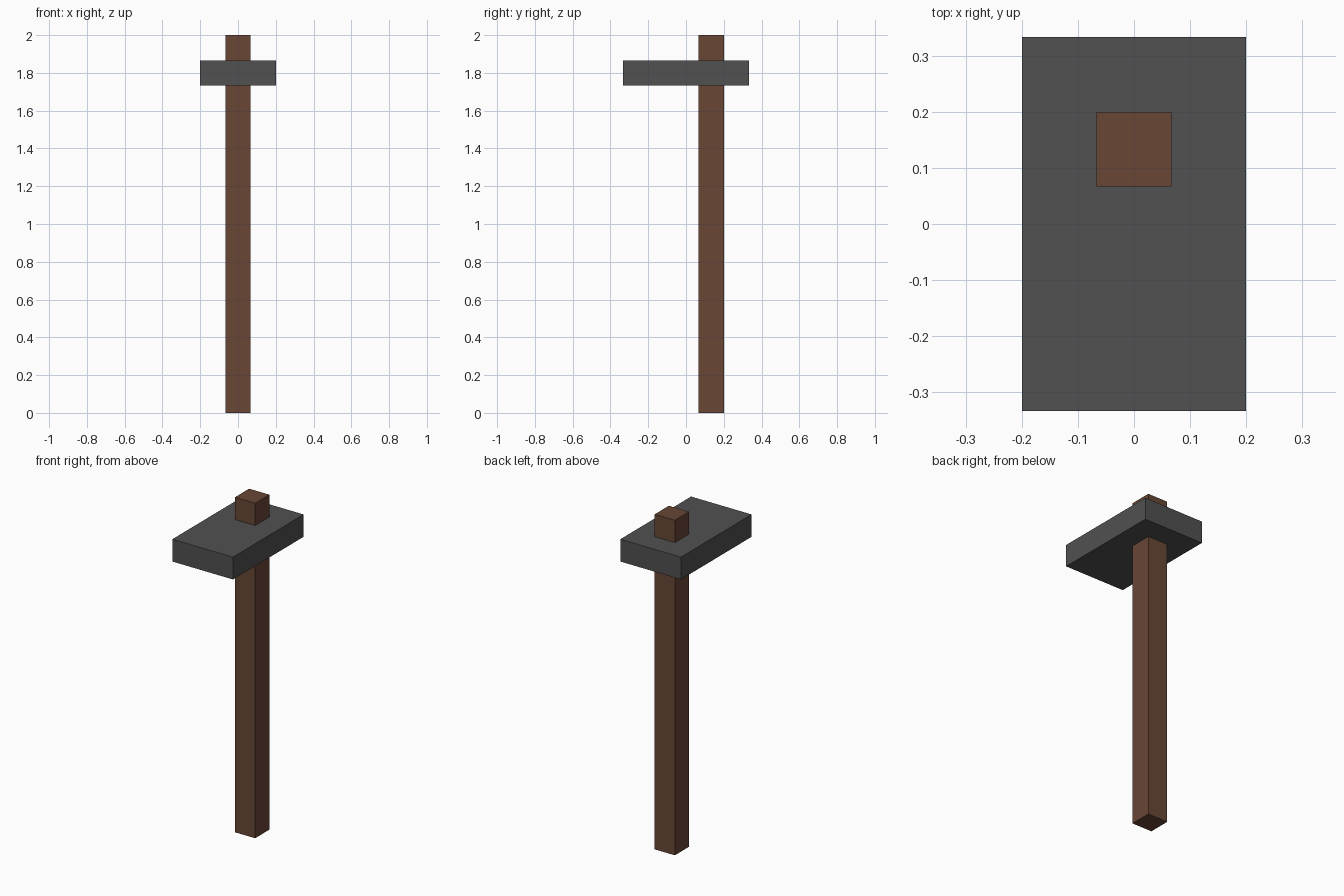
import bpy

default = bpy.data.objects.get("Cube")
if default:
    bpy.data.objects.remove(default, do_unlink=True)

UNIT = 2 / 15  # handle thickness


def make_material(name, rgb):
    mat = bpy.data.materials.new(name)
    mat.use_nodes = True
    colour = (*rgb, 1.0)
    mat.diffuse_color = colour
    for node in mat.node_tree.nodes:
        if node.type == "BSDF_PRINCIPLED":
            node.inputs["Base Color"].default_value = colour
    return mat


def add_box(name, size, centre, mat):
    bpy.ops.mesh.primitive_cube_add(size=1, location=centre)
    box = bpy.context.object
    box.name = name
    box.scale = size
    bpy.ops.object.transform_apply(location=False, rotation=False, scale=True)
    box.data.materials.append(mat)
    return box


wood = make_material("brown wood", (0.138, 0.061, 0.036))
metal = make_material("dark grey metal", (0.082, 0.082, 0.082))

# Square handle, set towards the back of the head
add_box("handle", (UNIT, UNIT, 2), (0, UNIT, 1), wood)

# Flat rectangular head, pierced by the handle near its top
add_box("head", (3 * UNIT, 5 * UNIT, UNIT), (0, 0, 13.5 * UNIT), metal)
